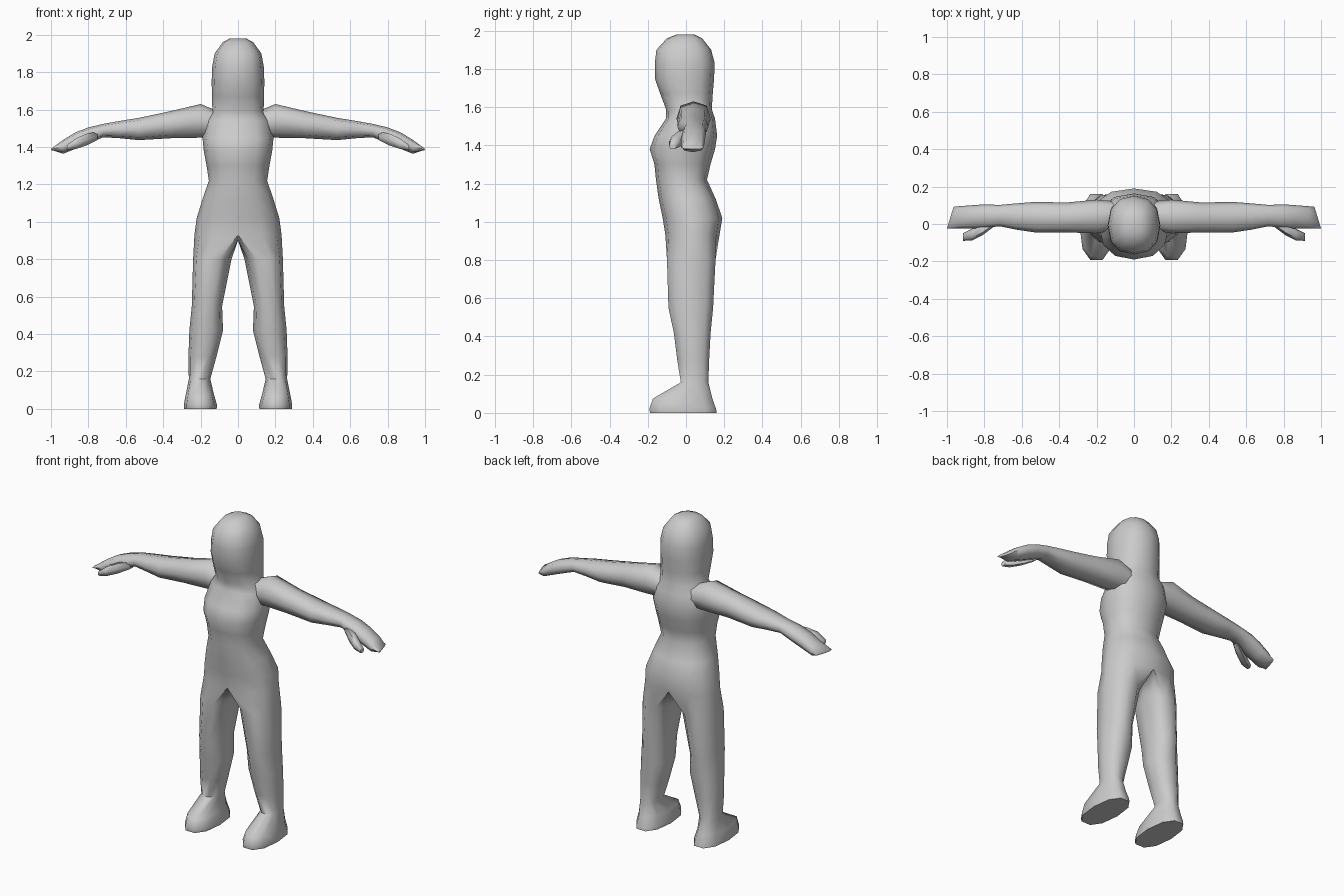
import bpy, bmesh, math

if "Cube" in bpy.data.objects:
    bpy.data.objects.remove(bpy.data.objects["Cube"])

skin = bpy.data.materials.new("plain grey")
skin.diffuse_color = (0.6, 0.6, 0.6, 1)
skin.use_nodes = True
skin.node_tree.nodes["Principled BSDF"].inputs["Base Color"].default_value = skin.diffuse_color


def spow(v, p):
    """Signed power: p below 1 makes an ellipse squarer."""
    return math.copysign(abs(v) ** p, v)


def oval(a0, a1, b0, b1, angles, p=0.85):
    """Points (a, b) of a rounded box between a0..a1 and b0..b1."""
    ca, ha, cb, hb = (a0 + a1) / 2, (a1 - a0) / 2, (b0 + b1) / 2, (b1 - b0) / 2
    return [(ca + ha * spow(math.cos(t), p), cb + hb * spow(math.sin(t), p)) for t in angles]


def bridge(bm, ring_a, ring_b, closed=True):
    n = len(ring_a)
    for i in range(n if closed else n - 1):
        j = (i + 1) % n
        bm.faces.new((ring_a[i], ring_a[j], ring_b[j], ring_b[i]))


def finish(bm, name, sharp=62):
    """Make the half mesh an object mirrored across x = 0."""
    bmesh.ops.recalc_face_normals(bm, faces=bm.faces)
    me = bpy.data.meshes.new(name)
    bm.to_mesh(me)
    bm.free()
    me.materials.append(skin)
    me.polygons.foreach_set("use_smooth", [True] * len(me.polygons))
    me.set_sharp_from_angle(angle=math.radians(sharp))
    ob = bpy.data.objects.new(name, me)
    bpy.context.collection.objects.link(ob)
    mod = ob.modifiers.new("Mirror", 'MIRROR')
    mod.use_clip = True
    mod.merge_threshold = 0.0005


# Head and torso: half rings (z, half width, front y, back y), crown to hips
trunk = [
    (1.98, .045, -.05, .045), (1.96, .082, -.10, .085), (1.90, .125, -.155, .132),
    (1.83, .138, -.163, .15), (1.75, .141, -.163, .147), (1.67, .139, -.135, .14),
    (1.59, .137, -.105, .135), (1.54, .175, -.105, .152), (1.45, .19, -.165, .163),
    (1.38, .183, -.19, .152), (1.30, .168, -.165, .128), (1.22, .156, -.157, .11),
    (1.12, .19, -.143, .155), (1.02, .221, -.122, .19), (.93, .233, -.108, .175),
]
# Leg and foot: full rings (z, inner x, outer x, front y, back y)
leg = [
    (.80, .035, .24, -.105, .16), (.55, .085, .247, -.097, .147),
    (.42, .08, .26, -.068, .133), (.28, .115, .265, -.05, .125),
    (.16, .148, .263, -.03, .12), (.075, .128, .28, -.18, .145),
    (.02, .112, .29, -.2, .165), (0, .114, .288, -.196, .168),
]
bm = bmesh.new()
half = [math.radians(-90 + 30 * i) for i in range(7)]
prev = None
for z, w, yf, yb in trunk:
    pts = oval(-w, w, yf, yb, half)
    ring = [bm.verts.new((0 if i in (0, 6) else x, y, z)) for i, (x, y) in enumerate(pts)]
    if prev:
        bridge(bm, prev, ring, closed=False)
    else:
        bm.faces.new(ring)
    prev = ring

# Crotch seam closes the last half ring into the top of the leg
prev = prev + [bm.verts.new((0, y, .9)) for y in (.1, .03, -.04)]
around = [math.radians(36 * (i - 3)) for i in range(10)]
for z, xi, xo, yf, yb in leg:
    ring = [bm.verts.new((x, y, z)) for x, y in oval(xi, xo, yf, yb, around)]
    bridge(bm, prev, ring)
    prev = ring
bm.faces.new(prev)
finish(bm, "body_and_legs")


def limb(name, rings, sides=8, p=0.8, lean=0.0):
    """Loft along x through (x, front y, back y, bottom z, top z)."""
    bm = bmesh.new()
    angles = [2 * math.pi * i / sides for i in range(sides)]
    prev = None
    for k, (x, yf, yb, zb, zt) in enumerate(rings):
        slant = lean if k == len(rings) - 1 else 0
        ring = [bm.verts.new((x - slant * (y - yf) / (yb - yf), y, z))
                for y, z in oval(yf, yb, zb, zt, angles, p)]
        if prev:
            bridge(bm, prev, ring)
        else:
            bm.faces.new(ring)
        prev = ring
    bm.faces.new(prev)
    finish(bm, name)


# Arm and mitten hand, with a slanted finger edge
limb("arm_and_hand", [
    (.08, -.03, .12, 1.46, 1.58), (.20, -.05, .13, 1.45, 1.63),
    (.36, -.045, .115, 1.447, 1.592), (.53, -.045, .118, 1.437, 1.556),
    (.63, -.03, .11, 1.447, 1.54), (.72, -.012, .102, 1.452, 1.524),
    (.80, -.022, .105, 1.42, 1.505), (.87, -.025, .10, 1.39, 1.478),
    (.935, -.025, .095, 1.364, 1.438), (1.0, -.025, .092, 1.38, 1.396),
], lean=.035)

# Thumb
limb("thumb", [
    (.75, -.015, .04, 1.435, 1.485), (.81, -.06, .01, 1.405, 1.475),
    (.865, -.088, -.025, 1.387, 1.45), (.915, -.09, -.05, 1.38, 1.412),
], sides=6)
